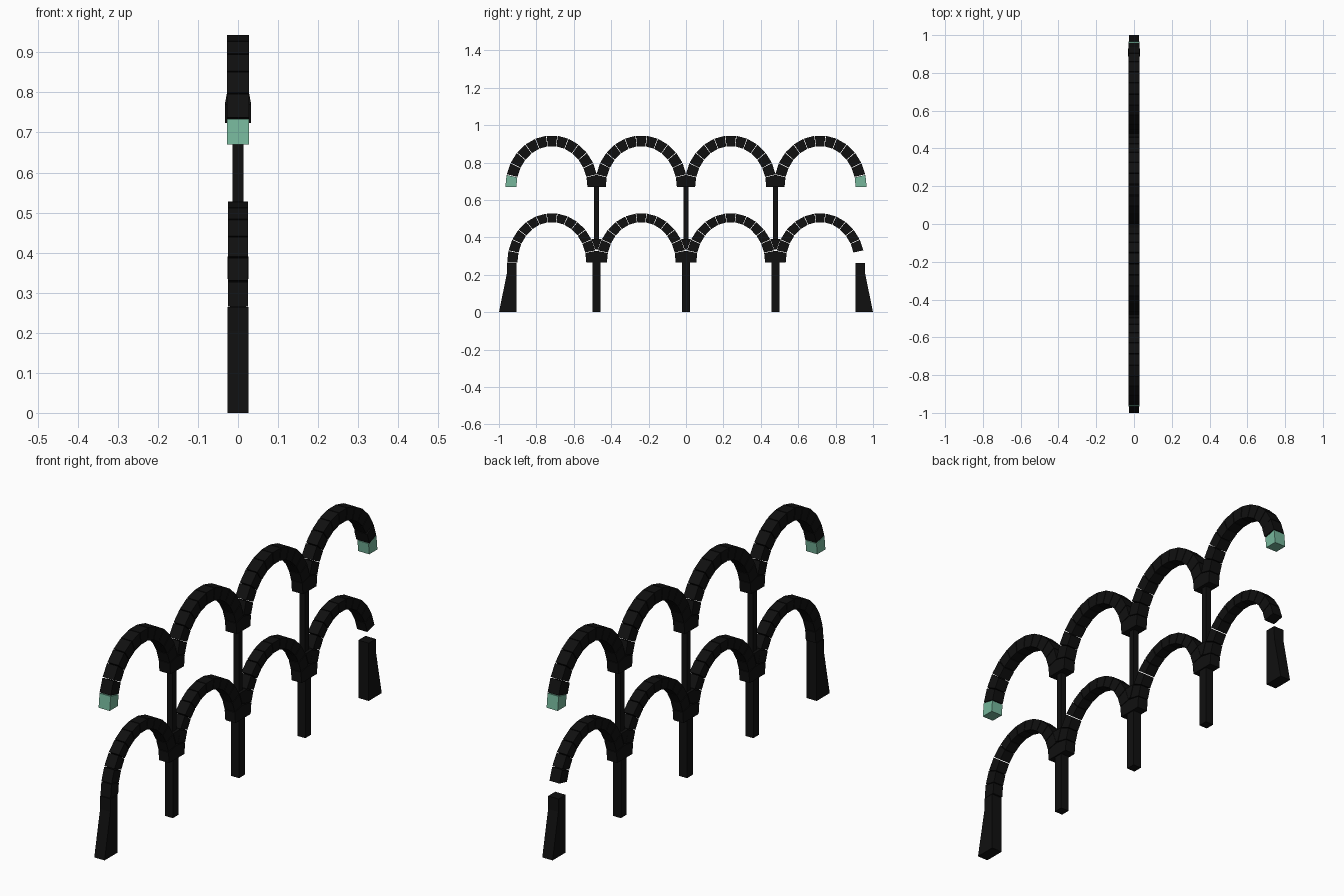
import bpy, bmesh, math

if "Cube" in bpy.data.objects:
    bpy.data.objects.remove(bpy.data.objects["Cube"])

def material(name, rgb):
    m = bpy.data.materials.new(name)
    m.diffuse_color = (*rgb, 1)
    m.use_nodes = True
    m.node_tree.nodes["Principled BSDF"].inputs["Base Color"].default_value = m.diffuse_color
    return m

BLACK = material("black stone", (0.005, 0.005, 0.005))
GREEN = material("sea green", (0.18, 0.47, 0.33))

HALF = 0.239                      # half the arch spacing
COUNT = 13                        # blocks round each arch
STEP = math.pi / COUNT
GAP = 0.007                       # joint, in radians each side

def add_prism(bm, profile):
    """Extrude a list of (y, z, half_width) points across x."""
    a = [bm.verts.new((-w, y, z)) for y, z, w in profile]
    b = [bm.verts.new((w, y, z)) for y, z, w in profile]
    n = len(profile)
    bm.faces.new(a)
    bm.faces.new(b[::-1])
    for i in range(n):
        j = (i + 1) % n
        bm.faces.new((a[i], b[i], b[j], a[j]))

def make(name, profiles, mat):
    bm = bmesh.new()
    for p in profiles:
        add_prism(bm, p)
    bmesh.ops.recalc_face_normals(bm, faces=bm.faces[:])
    me = bpy.data.meshes.new(name)
    bm.to_mesh(me)
    bm.free()
    me.materials.append(mat)
    ob = bpy.data.objects.new(name, me)
    bpy.context.collection.objects.link(ob)
    return ob

def box(y, hy, z0, z1, w):
    return [(y - hy, z0, w), (y + hy, z0, w), (y + hy, z1, w), (y - hy, z1, w)]

def block(cy, i, tier, w_in=None):
    """One wedge block of an arch; i counts from the +y foot."""
    t0 = i * STEP + (GAP if i > 0 else 0)
    t1 = (i + 1) * STEP - (GAP if i < COUNT - 1 else 0)
    def pt(a, b, t, w):
        y = cy + a * math.cos(t)
        if cy < 0.5:              # stop at the neighbouring arch
            y = min(y, cy + HALF)
        if cy > -0.5:
            y = max(y, cy - HALF)
        return (y, tier["z"] + b * math.sin(t), w)
    w = tier["w"]
    wi = w_in or w
    return [pt(tier["ao"], tier["bo"], t0, w), pt(tier["ao"], tier["bo"], t1, w),
            pt(tier["ai"], tier["bi"], t1, wi), pt(tier["ai"], tier["bi"], t0, wi)]

def springer(y, tier):
    """Shared foot block between two arches."""
    c, s, w, z = math.cos(STEP - GAP), math.sin(STEP - GAP), tier["w"], tier["z"]
    right = [(HALF - tier["ai"], z), (HALF - tier["ai"] * c, z + tier["bi"] * s),
             (max(0.001, HALF - tier["ao"] * c), z + tier["bo"] * s)]
    pts = right + [(-h, zz) for h, zz in reversed(right)]
    return [(y + h, zz, w) for h, zz in pts]

LOWER = dict(z=0.266, ao=0.239, bo=0.263, ai=0.184, bi=0.216, w=0.0255)
UPPER = dict(z=0.670, ao=0.249, bo=0.275, ai=0.190, bi=0.218, w=0.028)
centres = [HALF * k for k in (-3, -1, 1, 3)]
middles = [HALF * k for k in (-2, 0, 2)]

# Arches, without their foot blocks
for label, tier in (("lower", LOWER), ("upper", UPPER)):
    for n, cy in enumerate(centres):
        blocks = []
        for i in range(1, COUNT - 1):
            # one flared block above the last upper foot
            flare = 0.033 if (tier is UPPER and n == 3 and i == 1) else None
            blocks.append(block(cy, i, tier, flare))
        make(f"{label}_arch_{n + 1}", blocks, BLACK)
    make(f"{label}_springers", [springer(y, tier) for y in middles], BLACK)

# End foot blocks: the lower +y one is missing, the upper pair is green
make("lower_end_foot", [block(centres[0], COUNT - 1, LOWER)], BLACK)
make("upper_end_foot_left", [block(centres[0], COUNT - 1, UPPER)], GREEN)
make("upper_end_foot_right", [block(centres[3], 0, UPPER)], GREEN)

# Wedges between the lower arches
wedges = []
for y in middles:
    z0, z1 = 0.334, 0.39
    def gap_at(z):
        s = (z - LOWER["z"]) / LOWER["bo"]
        return HALF - LOWER["ao"] * math.sqrt(1 - s * s) - 0.002
    wedges.append([(y - gap_at(z0), z0, 0.0265), (y + gap_at(z0), z0, 0.0265),
                   (y + gap_at(z1), z1, 0.0265), (y - gap_at(z1), z1, 0.0265)])
make("spandrel_wedges", wedges, BLACK)

# Columns and piers
make("upper_columns", [box(y, 0.0135, 0.39, 0.67, 0.014) for y in middles], BLACK)
make("middle_piers", [box(y, 0.021, 0, 0.266, 0.02) for y in middles], BLACK)
for side, s in (("left", -1), ("right", 1)):
    shape = [(0.906, 0), (1.0, 0), (0.958, 0.205), (0.957, 0.264), (0.906, 0.264)]
    make(f"{side}_buttress", [[(s * y, z, 0.026) for y, z in shape]], BLACK)
